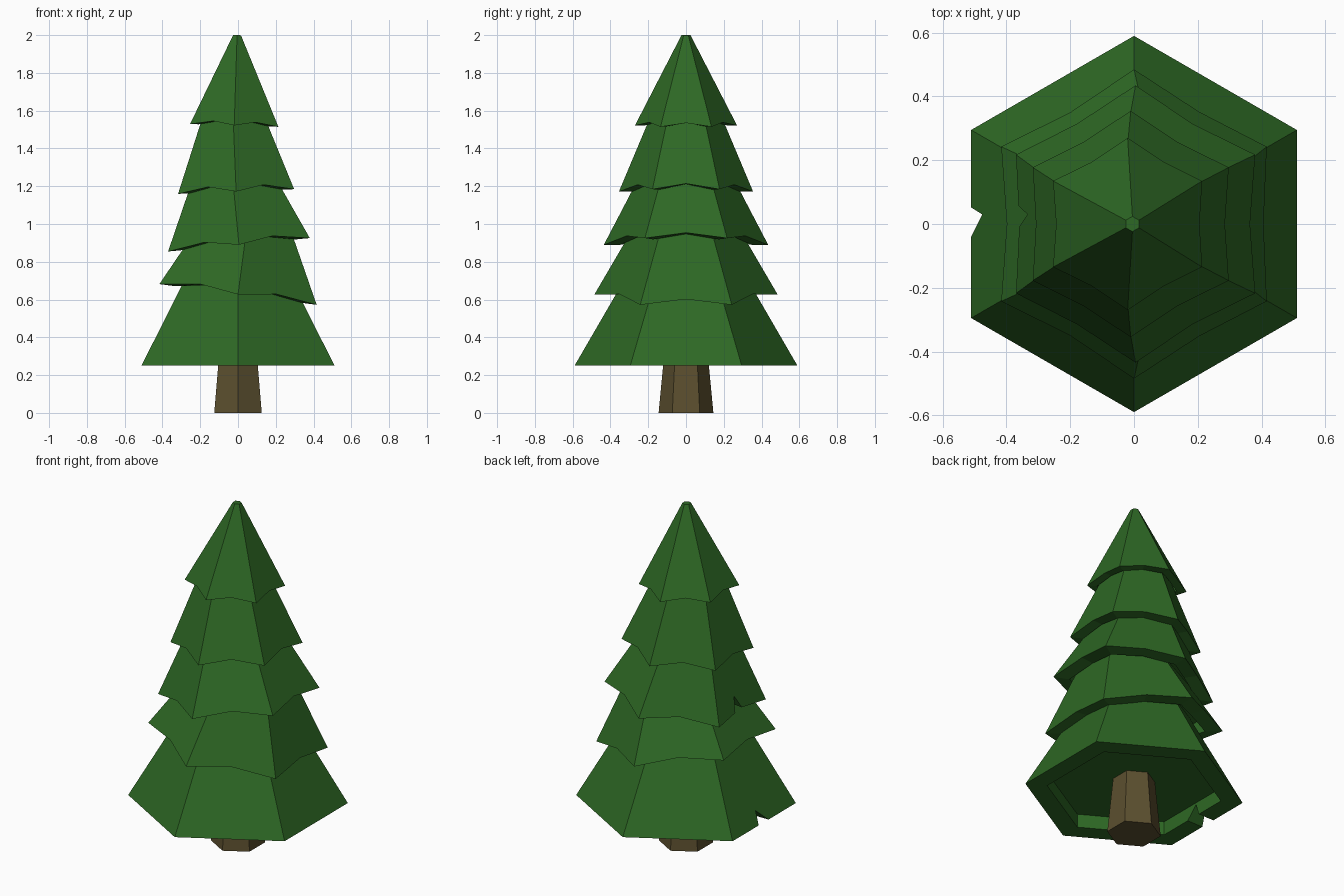
import bpy, bmesh
from math import cos, sin, pi, radians

if "Cube" in bpy.data.objects:
    bpy.data.objects.remove(bpy.data.objects["Cube"])

def material(name, color):
    m = bpy.data.materials.new(name)
    m.diffuse_color = color
    m.use_nodes = True
    m.node_tree.nodes["Principled BSDF"].inputs["Base Color"].default_value = m.diffuse_color
    return m

GREEN = material("needles", (0.027, 0.14, 0.018, 1))
BROWN = material("bark", (0.105, 0.078, 0.028, 1))

def make_object(name, bm, mat):
    bmesh.ops.recalc_face_normals(bm, faces=bm.faces)
    mesh = bpy.data.meshes.new(name)
    bm.to_mesh(mesh)
    bm.free()
    ob = bpy.data.objects.new(name, mesh)
    bpy.context.collection.objects.link(ob)
    mesh.materials.append(mat)
    return ob

def loft(rings):
    """Closed solid through a list of equal-length point rings."""
    bm = bmesh.new()
    vs = [[bm.verts.new(p) for p in ring] for ring in rings]
    n = len(vs[0])
    for a, b in zip(vs, vs[1:]):
        for i in range(n):
            j = (i + 1) % n
            bm.faces.new((a[i], a[j], b[j], b[i]))
    bm.faces.new(vs[0])
    bm.faces.new(vs[-1])
    return bm

def hexagon(r, z, lift=0.0, slope=0.0):
    """Hexagon with edge midpoints, midpoints lifted along the slope."""
    pts = []
    for i in range(12):
        a = pi / 2 + i * pi / 6
        mid = i % 2
        d = (r - lift * slope) * cos(pi / 6) if mid else r
        pts.append((d * cos(a), d * sin(a), z + (lift if mid else 0)))
    return pts

def tier(name, x, z, r, slope, height, lift, tilt):
    """Skirt of branches with a thick rim and a recessed underside."""
    inner = r * 0.8
    rings = [hexagon(inner, 0.08),
             hexagon(inner, 0, lift, slope),
             hexagon(r, 0, lift, slope),
             hexagon(r - slope * height, height)]
    ob = make_object(name, loft(rings), GREEN)
    ob.location = (x, 0, z)
    ob.rotation_euler = (0, radians(tilt), 0)
    return ob

def notch(ob, x, points):
    """Cut a triangular nick through the rim on the left side."""
    rings = [[(px, y, z) for y, z in points] for px in (x - 0.12, x + 0.15)]
    cutter = make_object(ob.name + "_cutter", loft(rings), GREEN)
    cutter.hide_render = True
    cutter.hide_set(True)
    mod = ob.modifiers.new("nick", 'BOOLEAN')
    mod.object = cutter
    mod.operation = 'DIFFERENCE'
    mod.solver = 'EXACT'

# Trunk
trunk_rings = [[(r * cos(pi / 2 + i * pi / 3), r * sin(pi / 2 + i * pi / 3), z)
                for i in range(6)] for r, z in ((0.145, 0), (0.105, 0.42))]
make_object("trunk", loft(trunk_rings), BROWN)

# Branch tiers, bottom to top
t1 = tier("branches_bottom", 0, 0.25, 0.59, 0.58, 0.50, 0.0, 0)
t2 = tier("branches_lower", 0, 0.627, 0.485, 0.58, 0.42, 0.028, 7.5)
t3 = tier("branches_middle", 0.005, 0.89, 0.435, 0.52, 0.42, 0.03, -5.4)
t4 = tier("branches_upper", -0.01, 1.172, 0.355, 0.42, 0.46, 0.03, -2.3)
t5 = tier("branches_top", -0.02, 1.522, 0.27, 0.515, 0.478, 0.02, 1.8)

# Nicks in the left side
notch(t1, -0.51, [(-0.05, 0.24), (0.055, 0.24), (0.03, 0.32)])
notch(t3, -0.36, [(-0.03, 0.84), (0.07, 0.84), (0.03, 0.96)])
